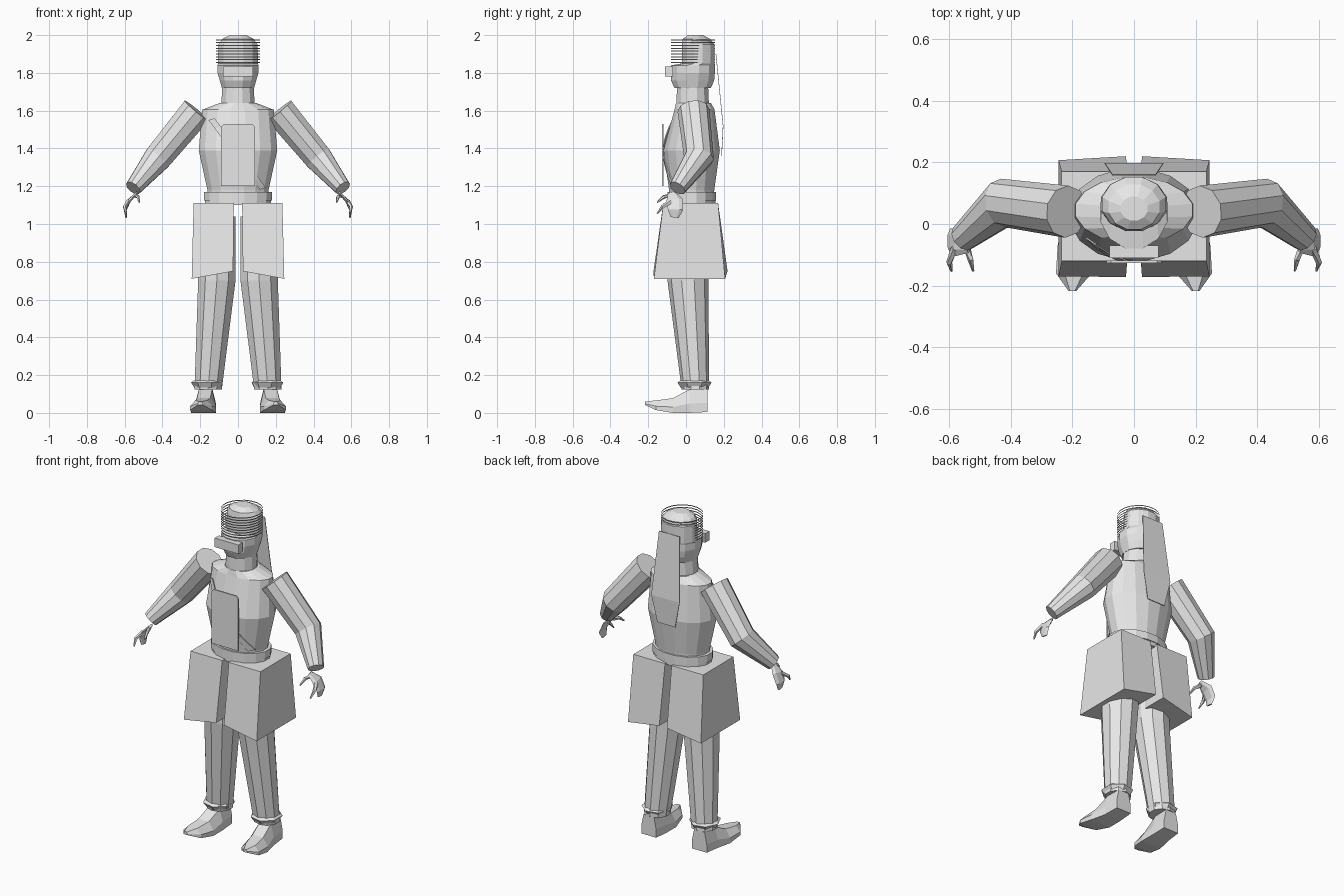
import bpy, bmesh, math
from mathutils import Vector

cube = bpy.data.objects.get("Cube")
if cube:
    bpy.data.objects.remove(cube, do_unlink=True)

grey = bpy.data.materials.new("plain_grey")
grey.use_nodes = True
grey.diffuse_color = (0.8, 0.8, 0.8, 1)
grey.node_tree.nodes["Principled BSDF"].inputs["Base Color"].default_value = (0.8, 0.8, 0.8, 1)


def skin(name, rings, cap=True):
    """Join equal rings of points into one surface."""
    bm = bmesh.new()
    loops = [[bm.verts.new(p) for p in ring] for ring in rings]
    n = len(loops[0])
    for low, high in zip(loops, loops[1:]):
        for i in range(n):
            j = (i + 1) % n
            bm.faces.new((low[i], low[j], high[j], high[i]))
    if cap:
        bm.faces.new(loops[0])
        bm.faces.new(loops[-1])
    bmesh.ops.recalc_face_normals(bm, faces=bm.faces)
    mesh = bpy.data.meshes.new(name)
    bm.to_mesh(mesh)
    bm.free()
    mesh.materials.append(grey)
    obj = bpy.data.objects.new(name, mesh)
    bpy.context.collection.objects.link(obj)
    return obj


def ellipse(c, rx, ry, t=(0, 0, 1), sides=12):
    """Ellipse around c, facing along t; ry lies closest to the y axis."""
    t, c, y = Vector(t).normalized(), Vector(c), Vector((0, 1, 0))
    u = (y - t * y.dot(t)).normalized()
    v = u.cross(t)
    angles = [2 * math.pi * (i + 0.5) / sides for i in range(sides)]
    return [c + v * rx * math.cos(a) + u * ry * math.sin(a) for a in angles]


def column(name, sections, sides=12, cap=True):
    """Upright loft of (x, y, z, rx, ry) sections."""
    return skin(name, [ellipse(s[:3], s[3], s[4], sides=sides) for s in sections], cap)


def limb(name, path, sides=10):
    """Loft of (x, y, z, rx, ry) sections that follows its own direction."""
    pts = [Vector(p[:3]) for p in path]
    last = len(pts) - 1
    return skin(name, [ellipse(p, s[3], s[4], pts[min(i + 1, last)] - pts[max(i - 1, 0)], sides)
                       for i, (p, s) in enumerate(zip(pts, path))])


def flip(s, sections):
    return [(s * p[0], *p[1:]) for p in sections]


def sheet(name, outline, depth=0.004):
    """Thin plate from an outline, thickened along y."""
    back = [(x, y + depth, z) for x, y, z in outline]
    return skin(name, [outline, back])


# Head, neck and face band
column("head", [(0, 0.035, 1.72, 0.088, 0.1), (0, 0.035, 1.76, 0.1, 0.118),
                (0, 0.037, 1.80, 0.112, 0.12), (0, 0.037, 1.84, 0.112, 0.12),
                (0, 0.065, 1.85, 0.11, 0.09), (0, 0.065, 1.95, 0.107, 0.09),
                (0, 0.055, 1.98, 0.085, 0.075), (0, 0.05, 2.0, 0.045, 0.04)])
column("neck", [(0, 0.035, 1.62, 0.092, 0.09), (0, 0.035, 1.73, 0.086, 0.085)])
face_band = [(-0.08, -0.07), (-0.08, -0.11), (0.08, -0.11), (0.08, -0.07)]
skin("face_band", [[(x, y, z) for x, y in face_band] for z in (1.78, 1.835)])

# Stacked rings wrapped around the head
for i in range(9):
    z = 1.855 + i * 0.015
    column(f"head_ring_{i + 1}", [(0, 0.037, z - 0.003, 0.117, 0.118),
                                  (0, 0.037, z + 0.003, 0.117, 0.118)], 20, False)

# Trailing cloth behind the head
cloth = [(0.07, 0.157, 1.9), (0.095, 0.195, 1.52), (0.06, 0.187, 1.36)]
skin("back_cloth", [[(-x, y, z), (x, y, z), (x, y + 0.003, z), (-x, y + 0.003, z)]
                    for x, y, z in cloth])

# Torso, belt
column("torso", [(0, 0.03, 1.12, 0.16, 0.12), (0, 0.03, 1.18, 0.165, 0.122),
                 (0, 0.03, 1.39, 0.212, 0.152), (0, 0.045, 1.605, 0.193, 0.108),
                 (0, 0.04, 1.64, 0.1, 0.095)], 16)
for name, z0, z1, r in (("belt_upper", 1.125, 1.17, 0.183), ("belt_lower", 1.1, 1.13, 0.177)):
    column(name, [(0, 0.03, z0, r, r * 0.72), (0, 0.03, z1, r, r * 0.72)], 16)

# Chest plate with clipped corners, and the strap under it
plate = [(0.09, 1.2), (0.09, 1.515), (0.075, 1.53)]
plate += [(-x, z) for x, z in reversed(plate)]
sheet("chest_plate", [(x, -0.127, z) for x, z in plate], 0.008)


def chest_y(x, z):
    k = abs(z - 1.39) / 0.22
    rx, ry = 0.212 - 0.03 * k, 0.152 - 0.036 * k
    return 0.024 - ry * math.sqrt(max(0, 1 - (x / rx) ** 2))


strap = []
for i in range(9):
    x, z = -0.14 + i * 0.034, 1.55 - i * 0.046
    a, b = (x - 0.016, z), (x + 0.016, z + 0.01)
    strap.append([(a[0], chest_y(*a), a[1]), (b[0], chest_y(*b), b[1]),
                  (b[0], chest_y(*b) + 0.006, b[1]), (a[0], chest_y(*a) + 0.006, a[1])])
skin("chest_strap", strap)

for s, side in ((1, "left"), (-1, "right")):
    # Flared skirt panel box
    top = [(0.022, -0.12, 1.11), (0.235, -0.12, 1.11), (0.235, 0.17, 1.11), (0.022, 0.17, 1.11)]
    low = [(0.026, -0.172, 0.75), (0.245, -0.17, 0.71), (0.245, 0.207, 0.71), (0.026, 0.22, 0.75)]
    skin(f"{side}_skirt_panel", [flip(s, low), flip(s, top)])

    # Leg and ankle cuff
    column(f"{side}_leg", flip(s, [(0.158, 0.05, 0.125, 0.076, 0.073),
                                   (0.112, 0.01, 0.7, 0.104, 0.108),
                                   (0.112, 0.02, 1.04, 0.104, 0.115)]), 10)
    column(f"{side}_cuff", flip(s, [(0.158, 0.045, 0.135, 0.074, 0.075),
                                    (0.16, 0.045, 0.16, 0.088, 0.093),
                                    (0.158, 0.045, 0.172, 0.076, 0.075)]), 7, False)

    # Shoe: sections (y, centre x, sole half width, top half width, bottom, top)
    shoe = [(0.115, 0.17, 0.05, 0.035, 0.005, 0.125), (0.02, 0.172, 0.055, 0.035, 0, 0.125),
            (-0.07, 0.182, 0.066, 0.035, 0, 0.078), (-0.16, 0.195, 0.058, 0.03, 0.015, 0.066),
            (-0.218, 0.2, 0.012, 0.008, 0.042, 0.06)]
    rings = []
    for y, cx, w, v, z0, z1 in shoe:
        zm = z0 + (z1 - z0) * 0.4
        rings.append([(s * (cx + dx), y, z) for dx, z in
                      ((-w, z0), (w, z0), (w, zm), (v, z1), (-v, z1), (-w, zm))])
    skin(f"{side}_shoe", rings)

    # Bent arm
    limb(f"{side}_arm", flip(s, [(0.218, 0.04, 1.6, 0.087, 0.085),
                                 (0.425, 0.068, 1.35, 0.077, 0.08),
                                 (0.555, -0.045, 1.19, 0.045, 0.047)]))

    # Curled hand: palm, finger and thumb
    limb(f"{side}_palm", flip(s, [(0.535, -0.075, 1.165, 0.008, 0.02),
                                  (0.575, -0.06, 1.125, 0.01, 0.045),
                                  (0.597, -0.055, 1.075, 0.009, 0.04),
                                  (0.592, -0.06, 1.035, 0.005, 0.022)]), 6)
    limb(f"{side}_finger", flip(s, [(0.582, -0.08, 1.12, 0.012, 0.014),
                                    (0.6, -0.125, 1.09, 0.01, 0.01),
                                    (0.592, -0.152, 1.055, 0.004, 0.004)]), 5)
    limb(f"{side}_thumb", flip(s, [(0.545, -0.07, 1.15, 0.012, 0.012),
                                   (0.53, -0.115, 1.145, 0.01, 0.01),
                                   (0.522, -0.152, 1.115, 0.004, 0.004)]), 5)
